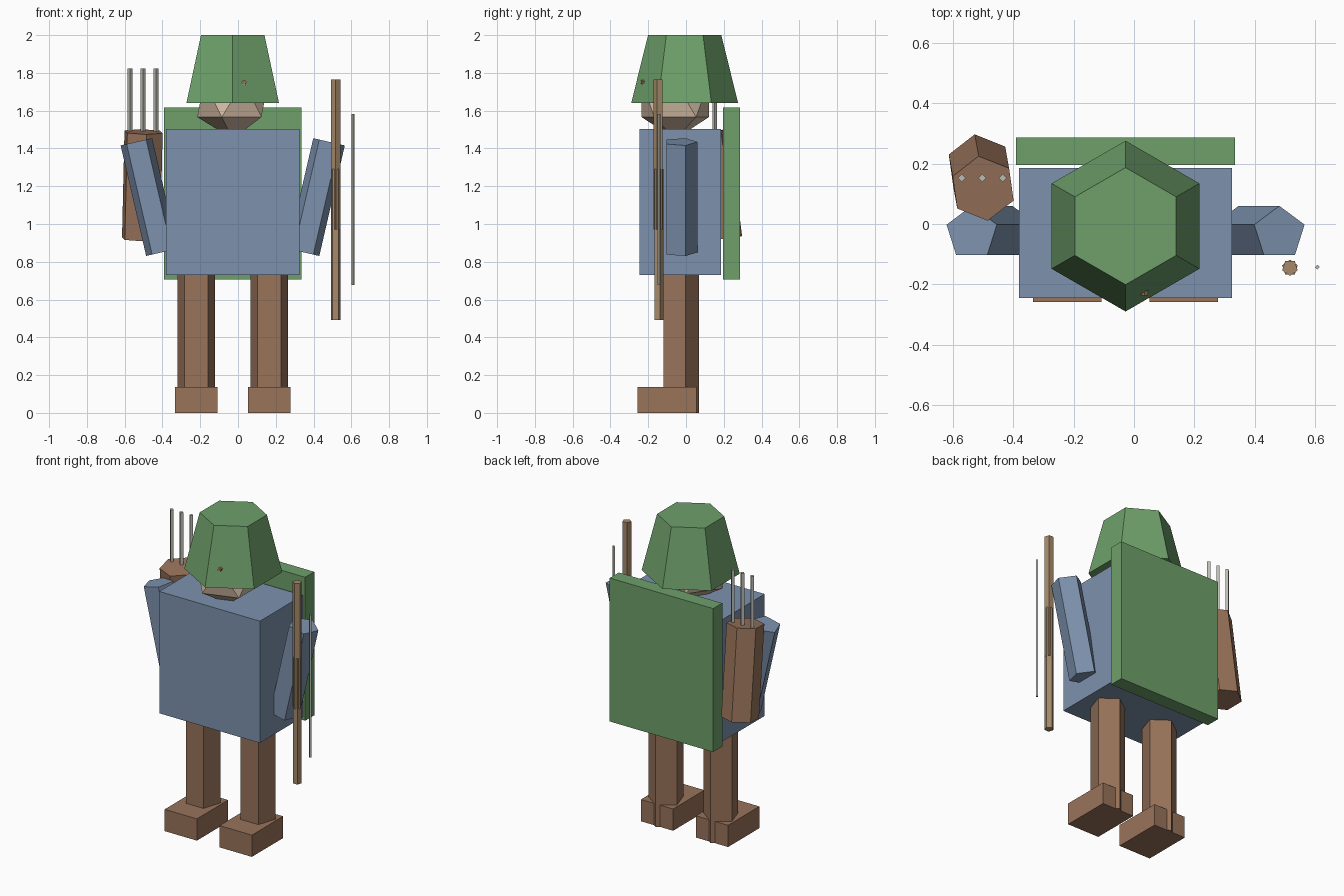
import bpy, bmesh, math
from mathutils import Vector, Matrix

cube = bpy.data.objects.get("Cube")
if cube:
    bpy.data.objects.remove(cube, do_unlink=True)


def material(name, rgb):
    lin = [((c / 255 + 0.055) / 1.055) ** 2.4 for c in rgb] + [1]
    m = bpy.data.materials.new(name)
    m.use_nodes = True
    m.diffuse_color = lin
    m.node_tree.nodes["Principled BSDF"].inputs["Base Color"].default_value = lin
    return m


BLUE = material("tunic blue", (125, 146, 174))
GREEN = material("cloth green", (110, 160, 106))
BROWN = material("leather brown", (152, 115, 90))
WOOD = material("bow wood", (166, 138, 106))
SKIN = material("skin", (212, 188, 165))
GREY = material("string grey", (188, 188, 180))


def finish(name, bm, mat):
    mesh = bpy.data.meshes.new(name)
    bm.to_mesh(mesh)
    bm.free()
    mesh.materials.append(mat)
    obj = bpy.data.objects.new(name, mesh)
    bpy.context.collection.objects.link(obj)
    return obj


def box(name, lo, hi, mat):
    lo, hi = Vector(lo), Vector(hi)
    bm = bmesh.new()
    bmesh.ops.create_cube(bm, size=1, matrix=Matrix.Translation((lo + hi) / 2)
                          @ Matrix.Diagonal((*(hi - lo), 1)))
    return finish(name, bm, mat)


def prism(name, sides, start, end, r1, mat, r2=None, turn=0):
    """Faceted rod from start to end, with one corner towards +y before turning."""
    start, end = Vector(start), Vector(end)
    axis = end - start
    tilt = Vector((0, 0, 1)).rotation_difference(axis).to_matrix().to_4x4()
    spin = Matrix.Rotation(math.radians(turn), 4, 'Z')
    bm = bmesh.new()
    bmesh.ops.create_cone(bm, cap_ends=True, segments=sides, radius1=r1,
                          radius2=r1 if r2 is None else r2, depth=axis.length,
                          matrix=Matrix.Translation((start + end) / 2) @ tilt @ spin)
    return finish(name, bm, mat)


MID = -0.028  # body centre line

# Torso and cape
box("torso", (MID - 0.353, -0.245, 0.73), (MID + 0.353, 0.185, 1.503), BLUE)
box("cape", (MID - 0.363, 0.195, 0.706), (MID + 0.363, 0.286, 1.616), GREEN)

# Head, hood and nose tip
bm = bmesh.new()
bmesh.ops.create_icosphere(bm, subdivisions=1, radius=0.21,
                           matrix=Matrix.Translation((MID, -0.057, 1.66)))
finish("head", bm, SKIN)
prism("hood", 6, (MID, -0.007, 1.64), (MID, -0.007, 2.0), 0.283, GREEN, r2=0.194)
prism("nose", 5, (0.035, -0.18, 1.75), (0.035, -0.237, 1.75), 0.012, BROWN)

# Limbs
for side, s in (("right", -1), ("left", 1)):
    x = MID + s * 0.193
    prism(side + "_leg", 5, (x, -0.035, 0), (x, -0.035, 0.74), 0.105, BROWN)
    box(side + "_foot", (x - 0.113, -0.258, 0), (x + 0.113, 0.055, 0.138), BROWN)
    prism(side + "_arm", 5, (MID + s * 0.375, -0.03, 0.85),
          (MID + s * 0.51, -0.03, 1.435), 0.09, BLUE)

# Quiver with arrows
prism("quiver", 6, (-0.513, 0.19, 0.922), (-0.5, 0.118, 1.488), 0.109, BROWN, turn=8)
for i in range(3):
    x = -0.571 + 0.068 * i
    prism(f"arrow_{i + 1}", 4, (x, 0.152, 1.2), (x, 0.152, 1.822), 0.013, GREY)

# Bow limbs overlap at the grip, with the string beside them
prism("bow_lower_limb", 5, (0.517, -0.145, 0.492), (0.517, -0.145, 1.29), 0.027, WOOD)
prism("bow_upper_limb", 5, (0.517, -0.145, 0.97), (0.517, -0.145, 1.765), 0.027, WOOD, turn=180)
prism("bow_string", 4, (0.608, -0.143, 0.676), (0.608, -0.143, 1.582), 0.008, GREY)
